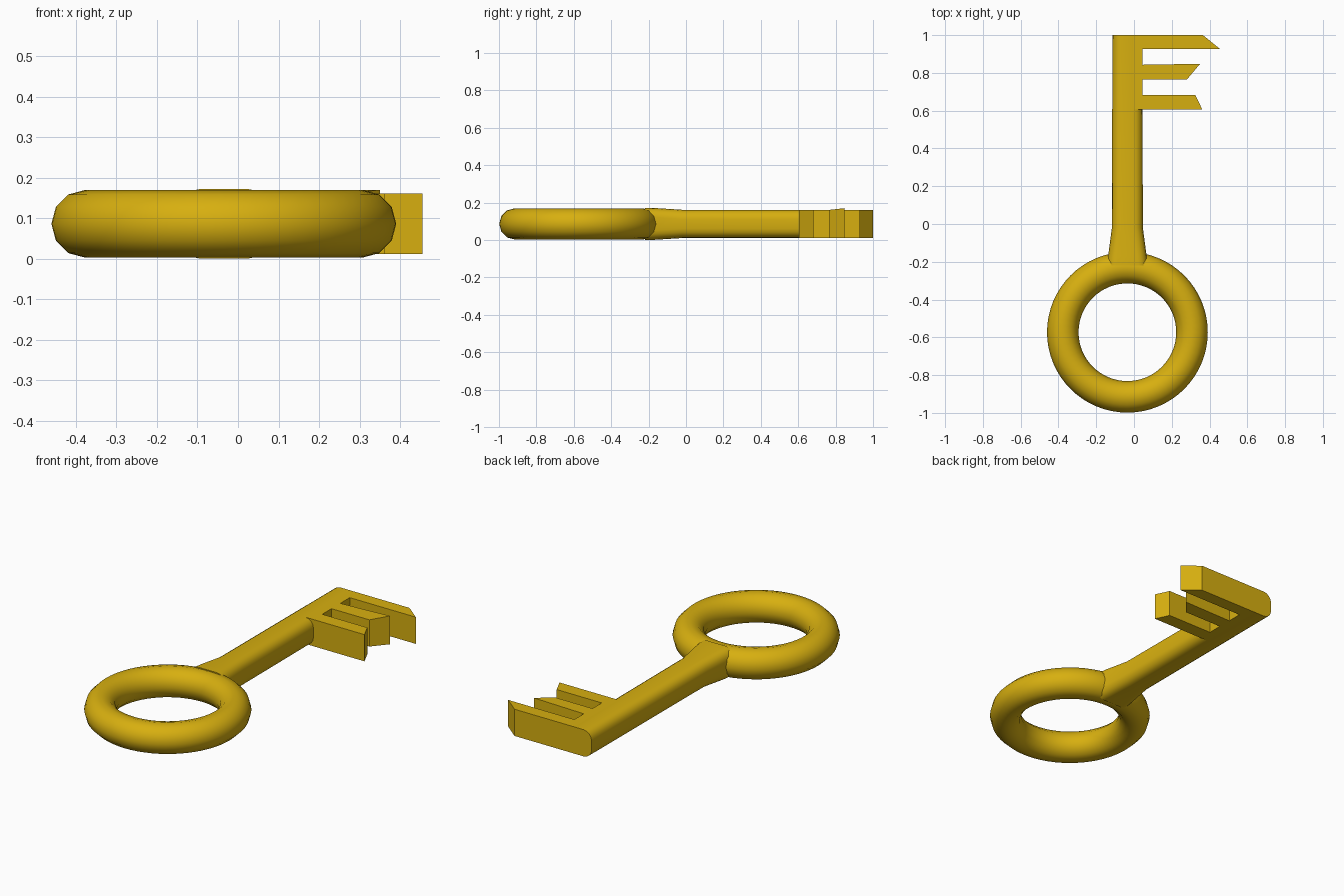
import bpy, bmesh, math

if "Cube" in bpy.data.objects:
    bpy.data.objects.remove(bpy.data.objects["Cube"])

gold = bpy.data.materials.new("gold")
gold.diffuse_color = (0.68, 0.43, 0.005, 1)
gold.use_nodes = True
gold.node_tree.nodes["Principled BSDF"].inputs["Base Color"].default_value = gold.diffuse_color
CX, CZ = -0.035, 0.086


def finish(ob, name):
    ob.name = name
    ob.data.materials.append(gold)
    bpy.ops.object.select_all(action='DESELECT')
    ob.select_set(True)
    bpy.context.view_layer.objects.active = ob
    bpy.ops.object.shade_smooth_by_angle(angle=math.radians(35))


def add_mesh(bm, name):
    bmesh.ops.recalc_face_normals(bm, faces=bm.faces)
    me = bpy.data.meshes.new(name)
    bm.to_mesh(me)
    bm.free()
    ob = bpy.data.objects.new(name, me)
    bpy.context.collection.objects.link(ob)
    finish(ob, name)


def rounded_section(hx, hz, r, steps=4):
    # Rounded rectangle outline in x and z
    pts = []
    for k, (sx, sz) in enumerate([(1, 1), (-1, 1), (-1, -1), (1, -1)]):
        for i in range(steps + 1):
            a = math.pi / 2 * (k + i / steps)
            pts.append((CX + sx * (hx - r) + r * math.cos(a),
                        CZ + sz * (hz - r) + r * math.sin(a)))
    return pts


# Ring handle
bpy.ops.mesh.primitive_torus_add(major_radius=0.342, minor_radius=0.0835,
                                 major_segments=64, minor_segments=12,
                                 location=(CX, -0.573, CZ))
finish(bpy.context.object, "ring_handle")

# Shaft, flaring where it meets the ring: y, half width, half height
bm = bmesh.new()
loops = []
for y, hx, hz in [(-0.22, 0.108, 0.086), (-0.17, 0.102, 0.085),
                  (-0.02, 0.082, 0.0755), (1.0, 0.079, 0.075)]:
    loops.append([bm.verts.new((x, y, z))
                  for x, z in rounded_section(hx, hz, 0.05)])
for a, b in zip(loops, loops[1:]):
    n = len(a)
    for i in range(n):
        bm.faces.new((a[i], a[(i + 1) % n], b[(i + 1) % n], b[i]))
bm.faces.new(loops[0])
bm.faces.new(loops[-1])
add_mesh(bm, "shaft")

# Toothed bit, an E-shaped plate with slanted tips
outline = [(CX, 1.0), (0.365, 1.0), (0.455, 0.927), (0.045, 0.927),
           (0.045, 0.843), (0.35, 0.848), (0.28, 0.765), (0.045, 0.765),
           (0.045, 0.683), (0.325, 0.683), (0.362, 0.605), (CX, 0.605)]
bm = bmesh.new()
base = bm.faces.new([bm.verts.new((x, y, 0.011)) for x, y in outline])
ext = bmesh.ops.extrude_face_region(bm, geom=[base])
for v in ext["geom"]:
    if isinstance(v, bmesh.types.BMVert):
        # The middle tooth rises slightly at its tip
        v.co.z = 0.17 if abs(v.co.y - 0.848) < 0.002 else 0.161
add_mesh(bm, "key_bit")
